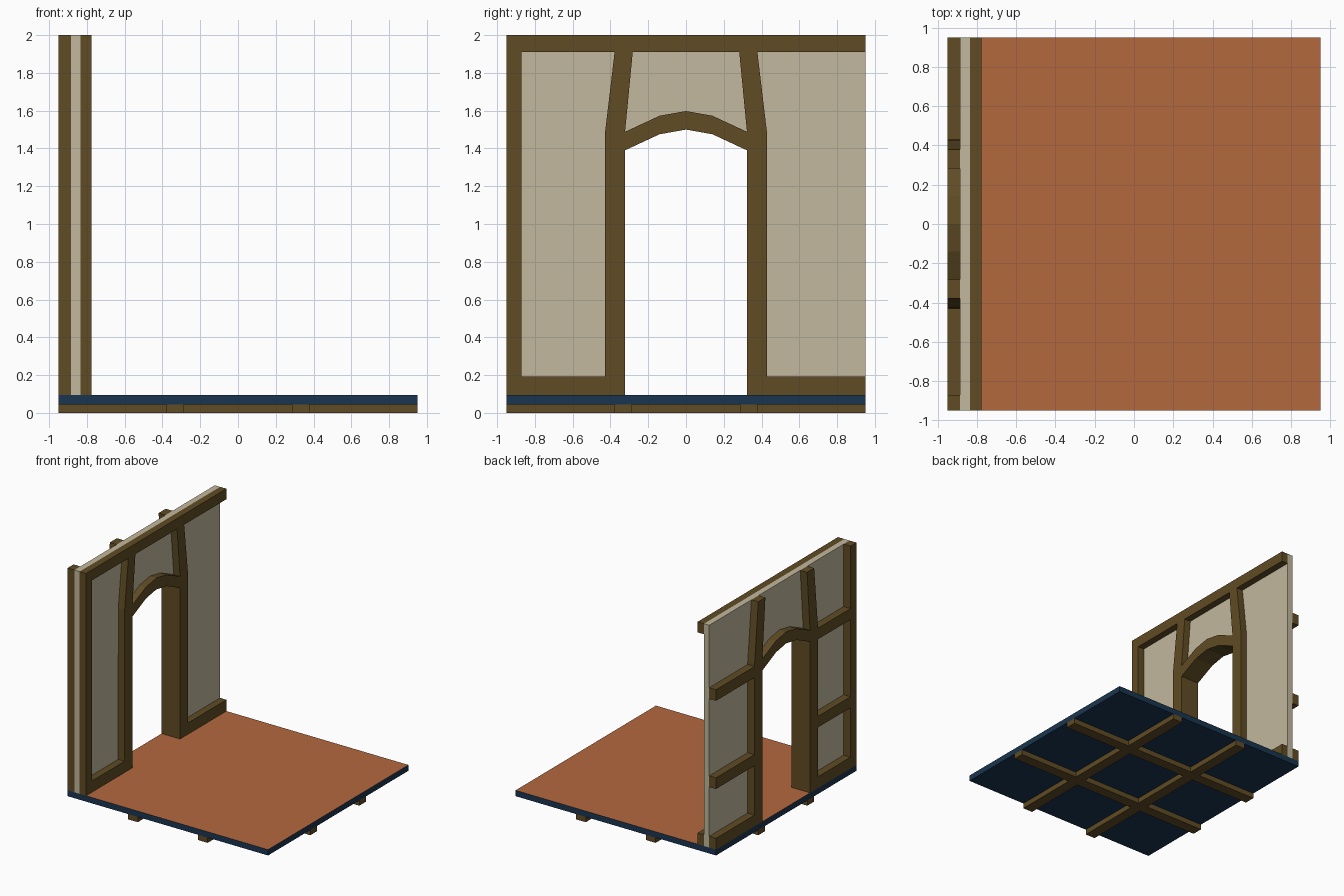
import bpy

if "Cube" in bpy.data.objects:
    bpy.data.objects.remove(bpy.data.objects["Cube"])


def material(name, rgb):
    m = bpy.data.materials.new(name)
    m.diffuse_color = (*rgb, 1)
    m.use_nodes = True
    m.node_tree.nodes["Principled BSDF"].inputs["Base Color"].default_value = m.diffuse_color
    return m


WOOD = material("timber", (0.115, 0.072, 0.018))
PLASTER = material("plaster", (0.54, 0.48, 0.34))
TILE = material("tile", (0.45, 0.14, 0.048))
SLATE = material("slate", (0.01, 0.036, 0.08))


def prism(name, profile, x0, x1, mats):
    """Extrude a counter-clockwise (y, z) profile along x."""
    n = len(profile)
    verts = [(x, y, z) for x in (x0, x1) for y, z in profile]
    faces = [tuple(range(n))[::-1], tuple(range(n, 2 * n))]
    faces += [(i, (i + 1) % n, n + (i + 1) % n, n + i) for i in range(n)]
    mesh = bpy.data.meshes.new(name)
    mesh.from_pydata(verts, [], faces)
    for m in mats:
        mesh.materials.append(m)
    ob = bpy.data.objects.new(name, mesh)
    bpy.context.collection.objects.link(ob)
    return ob


def box(name, x, y, z, *mats):
    return prism(name, [(y[0], z[0]), (y[1], z[0]), (y[1], z[1]), (y[0], z[1])],
                 x[0], x[1], mats)


E = 0.95                    # half size of the tile
LOW, HIGH = 0.095, 2.0      # wall bottom and top
OUTER, CORE, INNER = (-0.95, -0.885), (-0.885, -0.835), (-0.835, -0.775)

# Floor slab with a tiled top
slab = box("floor_slab", (-E, E), (-E, E), (0.045, LOW), SLATE, TILE)
for p in slab.data.polygons:
    if p.normal.z > 0.9:
        p.material_index = 1

# Crossing joists under the floor
a, b = 0.285, 0.378
for s in ((-b, -a), (a, b)):
    box("floor_joist", s, (-E, E), (0, 0.045), WOOD)
    for run in ((-E, -b), (-a, a), (b, E)):
        box("cross_joist", run, s, (0, 0.045), WOOD)

# Plaster wall with arched doorway; the reveal faces are timber
arch = [(-0.323, 1.39), (-0.14, 1.475), (0, 1.5), (0.14, 1.475), (0.323, 1.39)]
outline = ([(-E, LOW), (-0.323, LOW)] + arch +
           [(0.323, LOW), (E, LOW), (E, HIGH), (-E, HIGH)])
wall = prism("wall_panel", outline, *CORE, (PLASTER, WOOD))
for p in wall.data.polygons:
    if abs(p.normal.x) < 0.5 and abs(p.center.y) < 0.4 and p.center.z < 1.7:
        p.material_index = 1

# Timber framing on both faces of the wall
for side, layer, top in (("outer", OUTER, HIGH), ("inner", INNER, 1.91)):
    prism(side + "_door_arch", arch + [(y, z + 0.098) for y, z in arch[::-1]],
          *layer, [WOOD])
    post = [(0.323, LOW), (0.43, LOW), (0.428, 1.49), (0.378, top), (0.282, top),
            (0.323, 1.485)]
    prism(side + "_door_post_right", post, *layer, [WOOD])
    prism(side + "_door_post_left", [(-y, z) for y, z in post[::-1]], *layer, [WOOD])
    box(side + "_corner_post", layer, (-E, -0.87), (LOW, top), WOOD)
    rails = [(LOW, 0.192)]
    if side == "outer":
        rails += [(0.615, 0.71), (1.37, 1.465)]
    for z in rails:
        box(side + "_rail_left", layer, (-0.87, -0.429), z, WOOD)
        box(side + "_rail_right", layer, (0.429, E), z, WOOD)

# Top beam on the room side
box("top_beam", INNER, (-E, E), (1.91, HIGH), WOOD)
